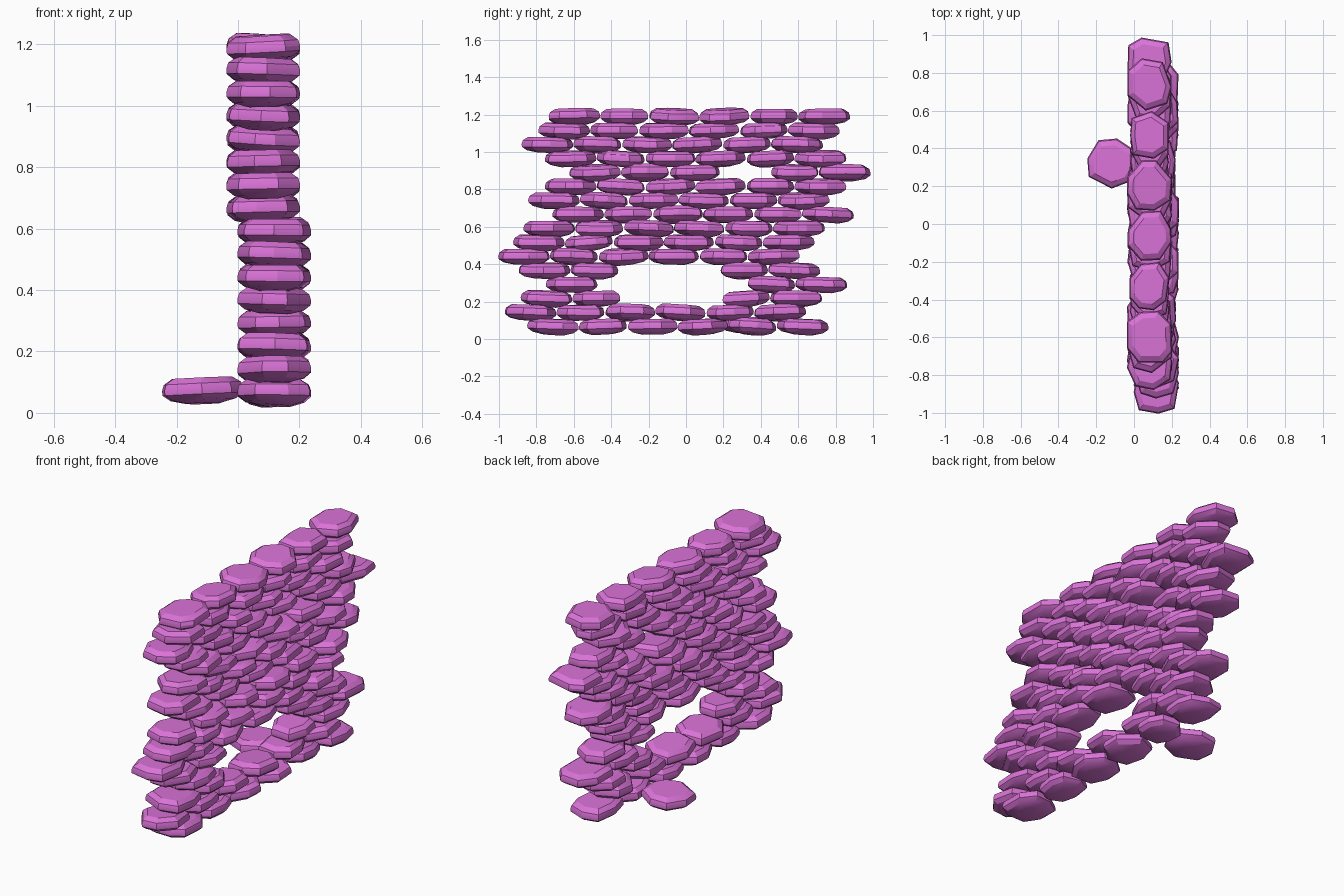
import bpy, bmesh, math, random
from mathutils import Matrix, Vector, Euler

random.seed(7)
cube = bpy.data.objects.get("Cube")
if cube:
    bpy.data.objects.remove(cube, do_unlink=True)

orchid = bpy.data.materials.new("orchid stone")
orchid.use_nodes = True
colour = (0.70, 0.17, 0.68, 1)
orchid.diffuse_color = colour
bsdf = next(n for n in orchid.node_tree.nodes if n.type == "BSDF_PRINCIPLED")
bsdf.inputs["Base Color"].default_value = colour
bsdf.inputs["Roughness"].default_value = 0.8

# Stone section from underside to top: outline scale, height fraction
SECTION = [(0.42, -0.52), (0.80, -0.38), (0.99, -0.16), (1.0, 0.02),
           (0.95, 0.25), (0.74, 0.46)]


def stone(name, centre, size, tilt=(0, 0, 0)):
    """Flat, chipped river stone with an irregular polygonal outline."""
    sides = random.choice([7, 8, 8])
    turn = random.uniform(0, math.tau)
    outline = []
    for i in range(sides):
        a = turn + math.tau * (i + random.uniform(-0.2, 0.2)) / sides
        c, s = math.cos(a), math.sin(a)
        r = (abs(c) ** 2.8 + abs(s) ** 2.8) ** (-1 / 2.8)
        outline.append(Vector((c, s)) * r * random.uniform(0.94, 1.04))
    # Stretch the outline to fill its exact footprint
    lo = [min(p[k] for p in outline) for k in (0, 1)]
    hi = [max(p[k] for p in outline) for k in (0, 1)]
    outline = [Vector([(p[k] - lo[k]) / (hi[k] - lo[k]) - 0.5 for k in (0, 1)])
               for p in outline]

    bm = bmesh.new()
    slope = [random.uniform(-0.12, 0.12) for _ in range(2)]
    rings = []
    for scale, h in SECTION:
        ring = []
        for p in outline:
            z = h + slope[0] * p.x + slope[1] * p.y
            ring.append(bm.verts.new((p.x * scale * size[0],
                                      p.y * scale * size[1], z * size[2])))
        rings.append(ring)
    for a, b in zip(rings, rings[1:]):
        for i in range(sides):
            j = (i + 1) % sides
            bm.faces.new((a[i], a[j], b[j], b[i]))
    bm.faces.new(rings[0][::-1])
    bm.faces.new(rings[-1])
    bm.transform(Matrix.Translation(centre) @ Euler(tilt).to_matrix().to_4x4())
    bmesh.ops.recalc_face_normals(bm, faces=bm.faces)
    mesh = bpy.data.meshes.new(name)
    bm.to_mesh(mesh)
    bm.free()
    mesh.materials.append(orchid)
    obj = bpy.data.objects.new(name, mesh)
    bpy.context.collection.objects.link(obj)
    obj.select_set(True)
    bpy.context.view_layer.objects.active = obj


bpy.ops.object.select_all(action="DESELECT")

# Dry stone courses, bottom to top: where each begins along y
STARTS = [-0.845, -0.965, -0.88, -0.745, -0.89, -1.0, -0.92, -0.865,
          -0.71, -0.84, -0.75, -0.62, -0.75, -0.875, -0.785, -0.73]
# Gaps in the wall: course index to absent stones
GAPS = {2: (2, 3), 3: (1, 2, 3), 4: (2, 3), 11: (3,)}
LENGTHS = [0.275, 0.255, 0.265, 0.268, 0.252, 0.277]
WIDTHS = [0.24, 0.21, 0.235, 0.24, 0.205, 0.235]
PITCH = 0.267

for row, start in enumerate(STARTS):
    x = 0.118 if row < 8 else 0.082
    z = 0.068 + 0.0748 * row
    for col in range(6):
        if col in GAPS.get(row, ()):
            continue
        y = start + PITCH * (col + 0.5)
        tilt = (random.uniform(-0.04, 0.04), random.uniform(-0.05, 0.05), 0)
        stone(f"wall_stone_{row + 1}_{col + 1}", (x, y, z),
              (WIDTHS[col], LENGTHS[col], 0.085), tilt)

# Loose stone lying beside the wall
stone("fallen_stone", (-0.115, 0.32, 0.075), (0.265, 0.265, 0.085),
      (0.02, -0.06, 0))

bpy.ops.object.shade_smooth_by_angle(angle=math.radians(25))
